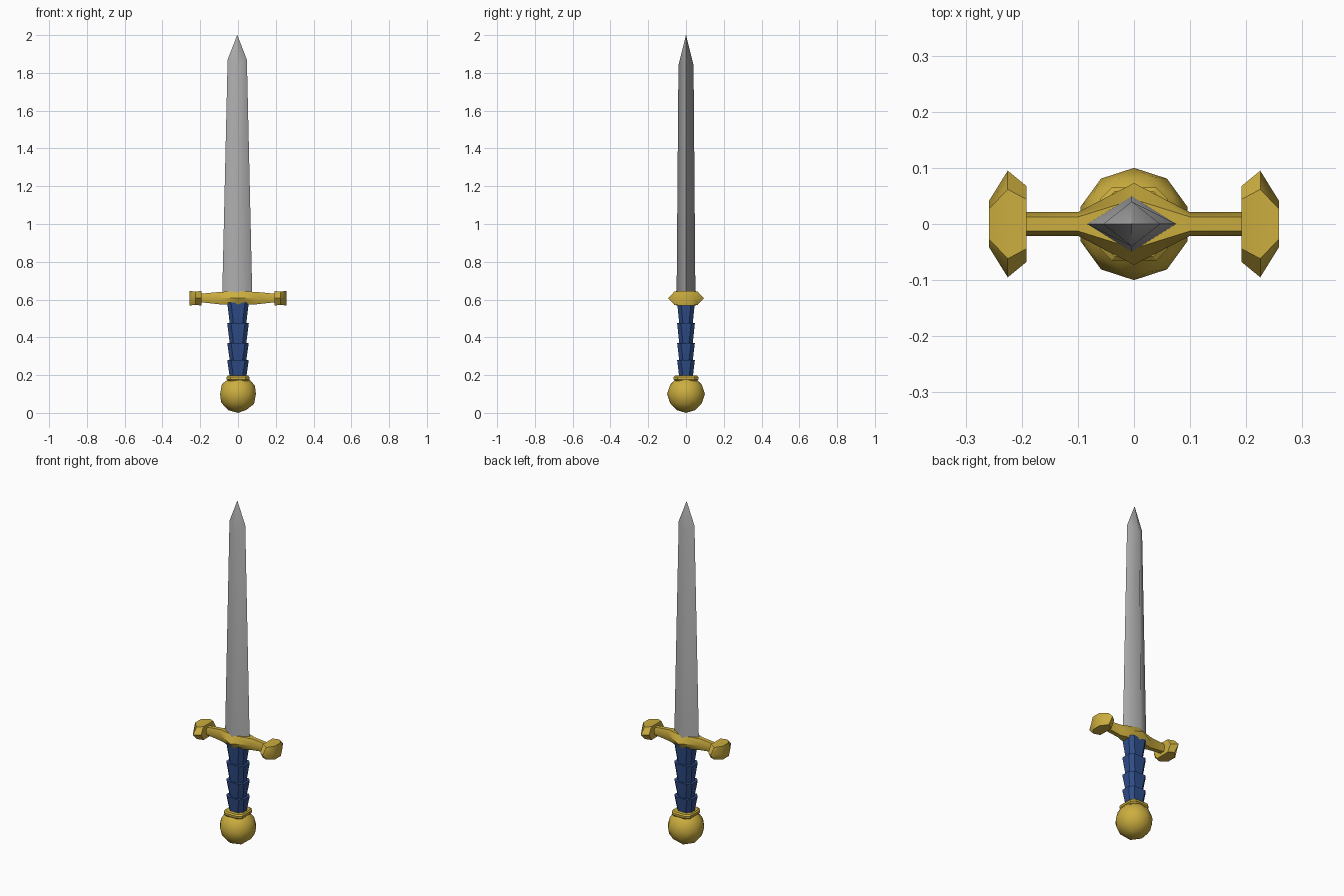
import bpy, bmesh, math

if "Cube" in bpy.data.objects:
    bpy.data.objects.remove(bpy.data.objects["Cube"], do_unlink=True)


def material(name, rgb):
    mat = bpy.data.materials.new(name)
    mat.use_nodes = True
    mat.diffuse_color = (*rgb, 1)
    mat.node_tree.nodes["Principled BSDF"].inputs["Base Color"].default_value = (*rgb, 1)
    return mat


GOLD = material("gold", (0.60, 0.42, 0.05))
BLUE = material("blue leather", (0.028, 0.075, 0.25))
STEEL = material("steel", (0.42, 0.42, 0.42))


def finish(name, bm, mat, angle):
    bmesh.ops.recalc_face_normals(bm, faces=bm.faces)
    mesh = bpy.data.meshes.new(name)
    bm.to_mesh(mesh)
    bm.free()
    mesh.materials.append(mat)
    obj = bpy.data.objects.new(name, mesh)
    bpy.context.collection.objects.link(obj)
    bpy.ops.object.select_all(action="DESELECT")
    obj.select_set(True)
    bpy.context.view_layer.objects.active = obj
    bpy.ops.object.shade_smooth_by_angle(angle=math.radians(angle))
    return obj


def loft(name, rings, mat, angle=40):
    """Skin a closed solid through rings of equal length."""
    bm = bmesh.new()
    loops = [[bm.verts.new(p) for p in ring] for ring in rings]
    for a, b in zip(loops, loops[1:]):
        for i in range(len(a)):
            j = (i + 1) % len(a)
            bm.faces.new((a[i], a[j], b[j], b[i]))
    bm.faces.new(loops[0])
    bm.faces.new(loops[-1])
    bmesh.ops.remove_doubles(bm, verts=bm.verts, dist=0.0001)
    return finish(name, bm, mat, angle)


def diamond(hx, hy, zx, zy):
    cx = -0.004
    return [(cx + hx, 0, zx), (cx, hy, zy), (cx - hx, 0, zx), (cx, -hy, zy)]


def chamfered(hx, hy, z, c=0.02):
    quarter = [(hx, hy - c), (hx - c, hy)]
    half = quarter + [(-x, y) for x, y in reversed(quarter)]
    return [(x, y, z) for x, y in half + [(-x, -y) for x, y in half]]


def hexagon(x, hy, low, high, flat=0.6):
    mid = (low + high) / 2
    f = hy * flat
    return [(x, hy, mid), (x, f, high), (x, -f, high),
            (x, -hy, mid), (x, -f, low), (x, f, low)]


# Blade: tapering diamond section with a pointed tip
loft("blade", [diamond(0.08, 0.05, 0.60, 0.60),
               diamond(0.051, 0.04, 1.87, 1.84),
               diamond(0.0005, 0.0005, 2, 2)], STEEL, 70)

# Crossguard: wide centre narrowing into two arms
arm = [(0.0, 0.073, 0.57, 0.645), (0.1, 0.021, 0.575, 0.64), (0.205, 0.021, 0.587, 0.63)]
sections = [(-x, *rest) for x, *rest in reversed(arm[1:])] + arm
loft("crossguard", [hexagon(*s) for s in sections], GOLD, 50)

# Guard end knobs
for side, sign in (("left", 1), ("right", -1)):
    knob = [(0.192, 0.068, 0.568, 0.646), (0.225, 0.095, 0.572, 0.642),
            (0.258, 0.042, 0.568, 0.646)]
    loft(side + "_guard_knob",
         [hexagon(sign * x, hy, lo, hi, 0.65) for x, hy, lo, hi in knob], GOLD, 50)

# Grip: stacked wraps, each flaring towards its top
levels = [0.19, 0.28, 0.37, 0.475, 0.585]
for i, (low, high) in enumerate(zip(levels, levels[1:])):
    loft(f"grip_wrap_{i + 1}", [chamfered(0.044, 0.036, low),
                                chamfered(0.057, 0.047, high)], BLUE, 20)

# Collar between grip and pommel
loft("collar", [chamfered(0.054, 0.058, 0.17), chamfered(0.06, 0.065, 0.178),
                chamfered(0.06, 0.065, 0.19), chamfered(0.054, 0.058, 0.197)], GOLD, 30)

# Pommel: faceted ball
bm = bmesh.new()
bmesh.ops.create_icosphere(bm, subdivisions=2, radius=0.1)
pommel = finish("pommel", bm, GOLD, 50)
pommel.location.z = 0.1
